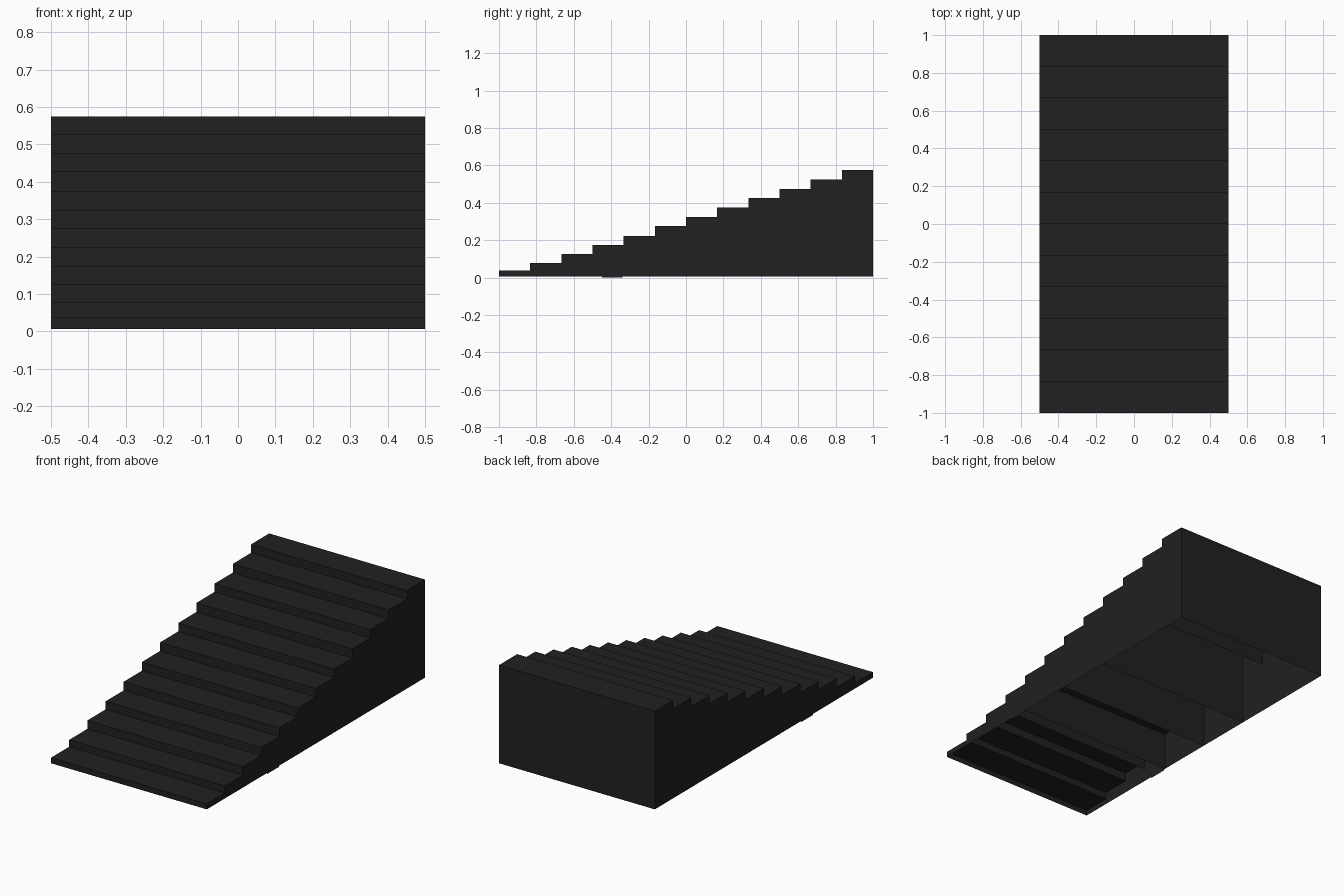
import bpy, bmesh

if "Cube" in bpy.data.objects:
    bpy.data.objects.remove(bpy.data.objects["Cube"])

mat = bpy.data.materials.new("dark_stone")
mat.diffuse_color = (0.015, 0.015, 0.015, 1)
mat.use_nodes = True
mat.node_tree.nodes["Principled BSDF"].inputs["Base Color"].default_value = mat.diffuse_color

HALF, BASE, DEPTH = 0.5, 0.006, 2 / 12
TOPS = [0.038, 0.078, 0.127, 0.174, 0.224, 0.275,
        0.325, 0.374, 0.427, 0.475, 0.526, 0.575]


def sheets(name, polys):
    """One object made of flat polygons."""
    bm = bmesh.new()
    for p in polys:
        bm.faces.new([bm.verts.new(v) for v in p])
    bmesh.ops.remove_doubles(bm, verts=bm.verts, dist=1e-5)
    me = bpy.data.meshes.new(name)
    bm.to_mesh(me)
    bm.free()
    me.materials.append(mat)
    ob = bpy.data.objects.new(name, me)
    bpy.context.collection.objects.link(ob)
    return ob


def upright(y, z0, z1):
    """Front-facing panel across the full width."""
    return [(-HALF, y, z0), (HALF, y, z0), (HALF, y, z1), (-HALF, y, z1)]


# Treads and risers as one folded sheet, hollow below
profile = [(-1, BASE)]
for i, top in enumerate(TOPS):
    profile += [(-1 + i * DEPTH, top), (-1 + (i + 1) * DEPTH, top)]
profile.append((1, BASE))
sheets("steps_and_back", [
    [(-HALF, a[0], a[1]), (HALF, a[0], a[1]), (HALF, b[0], b[1]), (-HALF, b[0], b[1])]
    for a, b in zip(profile, profile[1:])])

# Stepped side walls, with the small foot on the lower edge
outline = profile + [(-0.34, BASE), (-0.34, 0), (-0.45, 0), (-0.45, BASE)]
sheets("left_wall", [[(-HALF, y, z) for y, z in outline]])
sheets("right_wall", [[(HALF, y, z) for y, z in reversed(outline)]])

# Inner partitions under some risers: (step index, lower edge)
for i, low in [(3, 0.077), (4, BASE), (6, BASE), (8, BASE), (9, 0.30)]:
    sheets(f"partition_{i}", [upright(-1 + i * DEPTH, low, TOPS[i - 1])])
